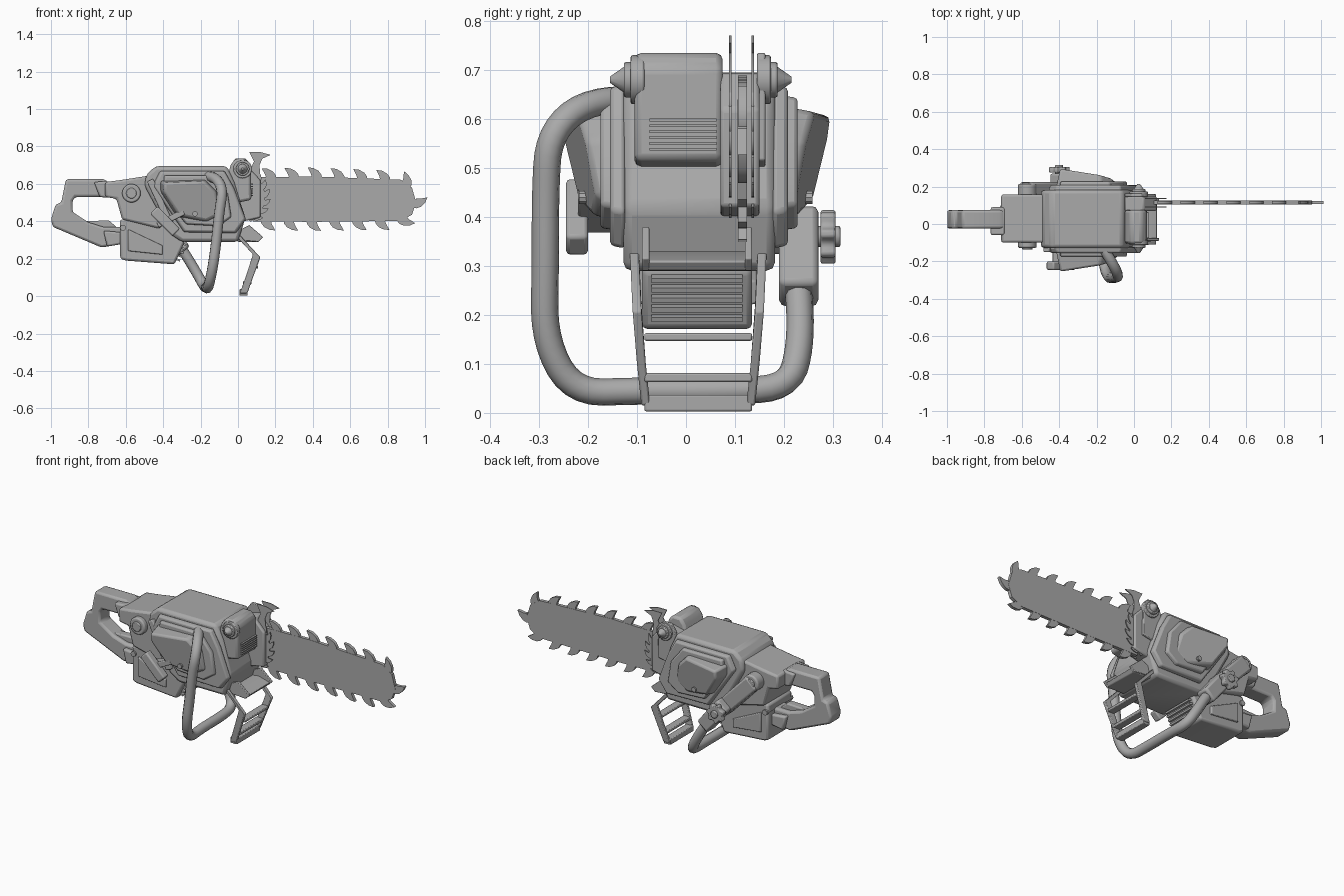
import bpy, bmesh, math
from mathutils import Vector

cube = bpy.data.objects.get("Cube")
if cube:
    bpy.data.objects.remove(cube)

grey = bpy.data.materials.new("plain grey")
grey.use_nodes = True
grey.diffuse_color = (0.4, 0.4, 0.4, 1)
grey.node_tree.nodes["Principled BSDF"].inputs["Base Color"].default_value = (0.4, 0.4, 0.4, 1)


def finish(name, bm, bevel=0.0):
    bmesh.ops.recalc_face_normals(bm, faces=bm.faces)
    mesh = bpy.data.meshes.new(name)
    bm.to_mesh(mesh)
    bm.free()
    mesh.materials.append(grey)
    ob = bpy.data.objects.new(name, mesh)
    bpy.context.collection.objects.link(ob)
    bpy.ops.object.select_all(action='DESELECT')
    ob.select_set(True)
    bpy.context.view_layer.objects.active = ob
    bpy.ops.object.shade_smooth_by_angle(angle=math.radians(35))
    if bevel:
        mod = ob.modifiers.new("soft edges", 'BEVEL')
        mod.width, mod.segments, mod.limit_method = bevel, 2, 'ANGLE'
    return ob


def add_loft(bm, rings):
    loops = [[bm.verts.new(p) for p in ring] for ring in rings]
    n = len(loops[0])
    for a, b in zip(loops, loops[1:]):
        for i in range(n):
            bm.faces.new((a[i], a[(i + 1) % n], b[(i + 1) % n], b[i]))
    bm.faces.new(loops[0])
    bm.faces.new(loops[-1])


def ring_xz(pts, y, scale=1.0):
    cx = sum(p[0] for p in pts) / len(pts)
    cz = sum(p[1] for p in pts) / len(pts)
    depth = y if callable(y) else (lambda x, z: y)
    return [(cx + (x - cx) * scale, depth(x, z), cz + (z - cz) * scale) for x, z in pts]


def prism(name, pts, y0, y1, bevel=0.0, scale=1.0):
    """Side profile (x, z) pushed from y0 to y1, shrinking to scale."""
    bm = bmesh.new()
    add_loft(bm, [ring_xz(pts, y0), ring_xz(pts, y1, scale)])
    return finish(name, bm, bevel)


def disc_points(x, z, r, n=20):
    return [(x + r * math.cos(i * math.tau / n), z + r * math.sin(i * math.tau / n)) for i in range(n)]


def strip(a, b, w):
    """Straight bar outline of half width w between two (x, z) points."""
    a, b = Vector(a), Vector(b)
    d = (b - a).normalized()
    s = Vector((-d.y, d.x)) * w
    return [tuple(p) for p in (a + s, b + s, b - s, a - s)]


def tube(name, pts, r, smooth=True):
    cu = bpy.data.curves.new(name, 'CURVE')
    cu.dimensions, cu.bevel_depth, cu.bevel_resolution = '3D', r, 3
    cu.use_fill_caps = True
    cu.resolution_u = 5
    sp = cu.splines.new('NURBS' if smooth else 'POLY')
    sp.points.add(len(pts) - 1)
    for q, p in zip(sp.points, pts):
        q.co = (*p, 1)
    if smooth:
        sp.use_endpoint_u, sp.order_u = True, 3
    cu.materials.append(grey)
    ob = bpy.data.objects.new(name, cu)
    bpy.context.collection.objects.link(ob)


# Engine body
body = [(-.44, .695), (-.06, .695), (-.02, .61), (.01, .51), (.04, .42), (0, .29),
        (-.3, .29), (-.36, .33), (-.5, .59), (-.49, .65)]
prism("engine_body", body, -.128, .182, .018)

# Side flanges and tapered pods
flange = [(-.42, .67), (-.07, .67), (-.02, .58), (.045, .41), (-.01, .335), (-.29, .34), (-.46, .59)]
inner = [(-.4, .65), (-.13, .65), (-.05, .55), (-.03, .42), (-.1, .37), (-.28, .38), (-.41, .55)]
pod = [(-.42, .62), (-.17, .63), (-.1, .56), (-.07, .43), (-.16, .385), (-.33, .42), (-.42, .56)]
for side, base, label in ((-1, -.125, "right"), (1, .178, "left")):
    prism(label + "_flange", flange, base, base + side * .03, .008, .96)
    prism(label + "_inner_flange", inner, base, base + side * .05, .008, .95)
    reach = .21 if side < 0 else .25
    outer = lambda x, z: side * (reach + (-.15 - x) * .14 + (z - .55) * .12)
    prism(label + "_pod", pod, base, outer, .012, .86)
    prism(label + "_pod_screw", disc_points(-.23, .44, .014, 10), side * .18, side * (reach + .008))

# Rear body, pivot and fuel tank
prism("rear_body", [(-.71, .61), (-.63, .62), (-.47, .645), (-.36, .42), (-.42, .36), (-.62, .41),
                    (-.65, .52), (-.71, .53)], -.1, .158, .012)
prism("rear_pivot", disc_points(-.57, .55, .05), -.128, .215, .008)
prism("rear_pivot_cap", disc_points(-.57, .55, .028), -.136, .223, .004)
prism("fuel_tank", [(-.63, .41), (-.63, .2), (-.6, .19), (-.34, .17), (-.285, .29), (-.36, .42)],
      -.09, .135, .012)
prism("tank_panel", [(-.59, .36), (-.4, .27), (-.4, .22), (-.59, .24)], -.08, -.1, .004, .94)
prism("tank_panel_left", [(-.59, .36), (-.4, .27), (-.4, .22), (-.59, .24)], .13, .145, .004, .94)
prism("tank_screw", disc_points(-.615, .365, .016, 10), -.1, .145)
for i in range(5):
    t = (i + .5) / 5
    x, z = -.335 + .05 * t, .185 + .1 * t
    prism("tank_slat", strip((x - .02, z + .01), (x + .02, z - .005), .005), -.07, .115)

# Rear handle and trigger
prism("rear_handle", [(-1, .41), (-.975, .49), (-.945, .5), (-.92, .625), (-.72, .625), (-.69, .61),
                      (-.69, .54), (-.72, .53), (-.87, .53), (-.885, .51), (-.885, .45), (-.8, .395),
                      (-.72, .37), (-.61, .37), (-.61, .28), (-.73, .26), (-.99, .37)], -.025, .075, .022)
prism("handle_root", [(-.77, .61), (-.69, .615), (-.69, .525), (-.74, .53)], -.06, .09, .01)
prism("trigger", [(-.82, .4), (-.69, .405), (-.64, .36), (-.74, .34)], .0, .05, .008)
prism("handle_lower_root", [(-.72, .35), (-.61, .34), (-.61, .28), (-.7, .265)], -.05, .1, .01)

# Front carrying handle with its clamp arm and star knob
tube("front_handle", [(-.17, -.12, .64), (-.12, -.2, .64), (-.08, -.28, .57), (-.1, -.287, .45),
                      (-.115, -.287, .3), (-.135, -.29, .15), (-.16, -.23, .04), (-.17, -.1, .045),
                      (-.17, .08, .045), (-.18, .21, .05), (-.23, .235, .14), (-.31, .23, .27),
                      (-.37, .22, .35)], .028)
prism("handle_clamp", strip((-.29, .24), (-.42, .4), .042), .19, .27, .012)
prism("clamp_arm", strip((-.38, .35), (-.58, .56), .045), .15, .225, .012)
star = [(-.4 + (.056 - .012 * (i % 4 > 1)) * math.cos(i * math.tau / 28),
         .36 + (.056 - .012 * (i % 4 > 1)) * math.sin(i * math.tau / 28)) for i in range(28)]
prism("clamp_knob", star, .275, .305, .004)
prism("knob_hub", disc_points(-.4, .36, .022, 12), .2, .315, .004)
prism("right_lever", strip((-.45, .46), (-.33, .34), .028), -.2, -.245, .008)
prism("right_lever_bracket", strip((-.43, .38), (-.29, .45), .016), -.12, -.22, .005)
prism("right_rib", strip((-.47, .62), (-.35, .36), .018), -.09, -.15, .006)

# Front housing, bar mount and brake pivot
housing = [(-.07, .58), (-.04, .7), (-.015, .735), (.04, .735), (.068, .705), (.072, .515), (0, .5)]
prism("front_housing", housing, -.105, .075, .014)
prism("mount_plate", housing, .145, .162, .004)
prism("bar_mount", [(-.05, .67), (.05, .695), (.12, .62), (.12, .42), (.03, .4), (-.03, .5)], .07, .15, .008)
for i in range(6):
    z = .535 + .012 * i
    prism("housing_slat", [(.05, z), (.08, z), (.08, z + .006), (.05, z + .006)], -.075, .062)
for side, y in ((-1, -.105), (1, .165)):
    prism("pivot_washer", disc_points(.025, .68, .036), y, y + side * .022, .004)
    prism("pivot_cone", disc_points(.025, .68, .026, 12), y + side * .022, y + side * .05, 0, .25)
    prism("pivot_rim", disc_points(.025, .68, .05), y - side * .02, y + side * .008, .004)

# Folding front stand
tray = [(-.02, .34), (.06, .38), (.135, .315), (.11, .29), (0, .3)]
prism("stand_tray", [(-.02, .32), (.05, .33), (.125, .31), (.11, .29), (0, .29)], -.085, .13, .005)
for y in (-.09, .12):
    prism("tray_side", tray, y, y + .015, .003)
legs = [(-.02, .345), (.1, .215), (.06, .1), (.03, .015)]
wide = [0, .006, .015, .024]
rail = [(x, -.106 + w, z) for (x, z), w in zip(legs, wide)]
mirror = [(x, .156 - w, z) for (x, z), w in zip(legs, wide)]
for label, path in (("right", rail), ("left", mirror)):
    bm = bmesh.new()
    add_loft(bm, [[(x + dx, y + dy, z + (.008 if dx < 0 else -.008) * (i < 2))
                   for dx, dy in ((-.02, -.009), (.02, -.009), (.02, .009), (-.02, .009))]
                  for i, (x, y, z) in enumerate(path)])
    finish(label + "_stand_leg", bm, .004)
for x, z, h in ((.085, .155, .008), (.05, .072, .009), (.03, .02, .017)):
    prism("stand_crossbar", strip((x - .022, z), (x + .022, z), h), -.085, .135, .004)

# Guide bar
edge = [(.08, .635), (.4, .64), (.87, .622), (.93, .58), (.953, .5), (.93, .435), (.87, .402),
        (.4, .397), (.08, .4)]
prism("guide_bar", edge, .105, .125)


def tooth(bm, at, along, out, size, y0, y1):
    shape = [(-.45, -.15), (.5, -.15), (.62, .25), (.95, .85), (.4, .8), (-.1, .55), (-.38, .2)]
    pts = [tuple(at + along * (t * size) + out * (n * size)) for t, n in shape]
    add_loft(bm, [ring_xz(pts, y0), ring_xz(pts, y1)])


# Hooked chain teeth walking round the bar edge
bm = bmesh.new()
left_over = .1
for a, b in zip(edge, edge[1:]):
    a, b = Vector(a), Vector(b)
    length = (b - a).length
    d = (b - a).normalized()
    while left_over < length:
        tooth(bm, a + d * left_over, -d, Vector((-d.y, d.x)), .056, .106, .124)
        left_over += .122
    left_over -= length
finish("chain_teeth", bm)

# Pair of thin hooked guard plates
centre = Vector((.0, .53))
arc = [math.radians(-62 + 12 * i) for i in range(11)]
crescent = [(.0 + .145 * math.cos(t), .53 + .15 * math.sin(t)) for t in arc]
crescent += [(.0 + .1 * math.cos(t), .53 + .13 * math.sin(t)) for t in reversed(arc)]
horn = [(.06, .66), (.085, .72), (.06, .77), (.12, .77), (.175, .755), (.13, .735), (.115, .7), (.12, .63)]
for y in (.088, .134):
    prism("guard_plate", crescent, y, y + .005)
    prism("guard_horn", horn, y, y + .005)
    bm = bmesh.new()
    for i in range(6):
        t = math.radians(-50 + 18 * i)
        out = Vector((math.cos(t), math.sin(t)))
        tooth(bm, centre + out * .142, Vector((-out.y, out.x)), out, .035, y, y + .005)
    finish("guard_hooks", bm)
